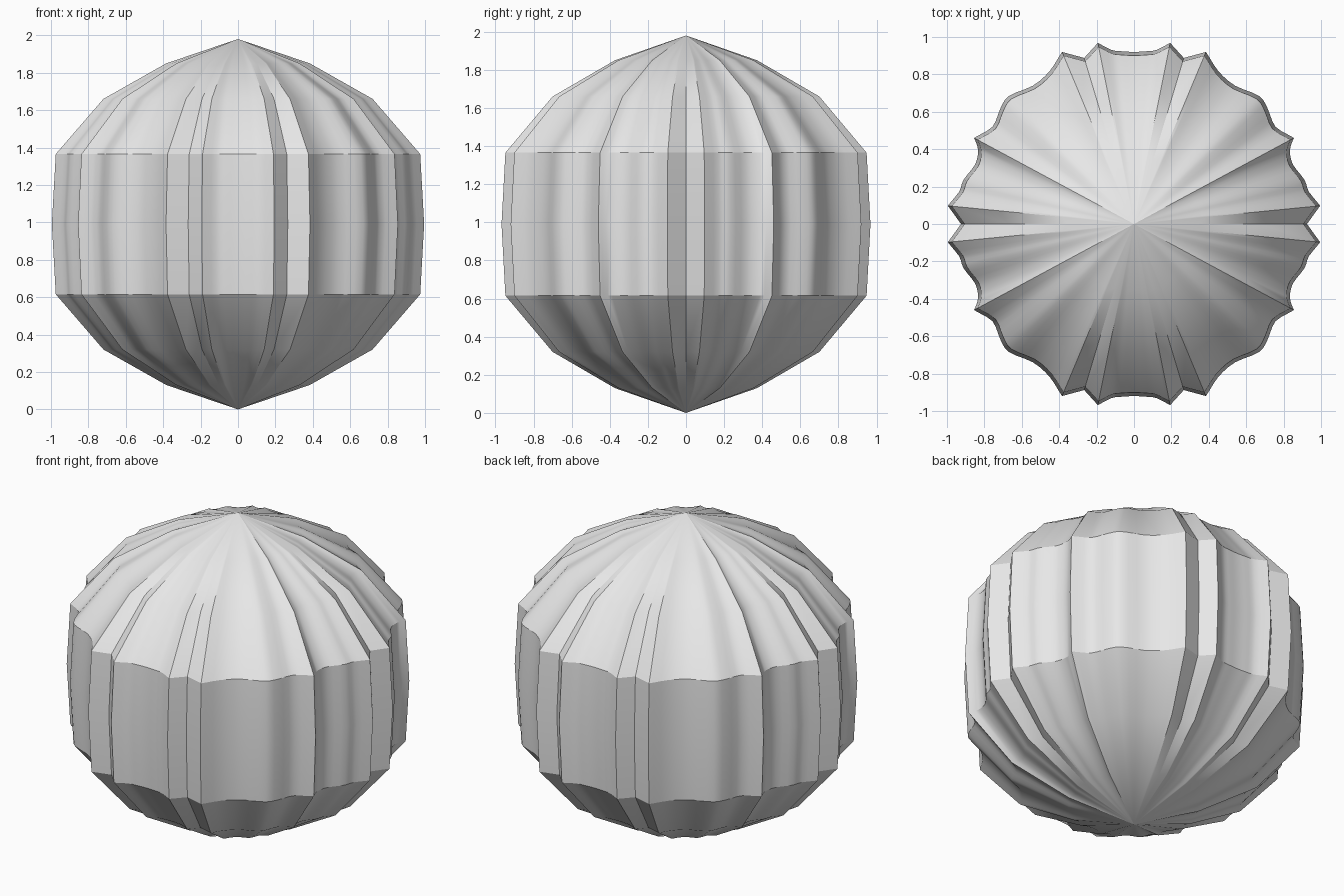
import bpy, bmesh, math

if "Cube" in bpy.data.objects:
    bpy.data.objects.remove(bpy.data.objects["Cube"])

# Quarter outline as (angle in degrees, radius) runs between sharp ridges
side_scallop = [(5.6, 1.0), (10.4, 0.951), (14.4, 0.942), (20.5, 0.907), (25.4, 0.923), (28.3, 0.971)]
corner_scallop = [(28.3, 0.971), (34.5, 0.918), (41.0, 0.945), (45.5, 0.957), (53.8, 0.916),
                  (61.2, 0.934), (67.3, 0.997)]
end_scallop = [(78.7, 0.987), (82.7, 0.938), (86.4, 0.925), (90.0, 0.92)]
side_notch = (0.0, 0.925)
end_notch = (73.3, 0.927)

# Scale of the outline at each height, from bottom ring to top ring
HEIGHT = 1.98
rings = [(0.13, 0.385), (0.32, 0.723), (0.615, 0.979), (0.99, 1.0),
         (1.365, 0.979), (1.66, 0.723), (1.85, 0.385)]


def smooth_run(run, steps=3):
    """Catmull-Rom curve through a run, both ends included."""
    pts = [run[0]] + run + [run[-1]]
    out = []
    for i in range(1, len(pts) - 2):
        a, b, c, d = pts[i - 1:i + 3]
        for s in range(steps):
            t = s / steps
            out.append(tuple(
                0.5 * (2 * b[k] + (c[k] - a[k]) * t + (2 * a[k] - 5 * b[k] + 4 * c[k] - d[k]) * t ** 2
                       + (3 * b[k] - a[k] - 3 * c[k] + d[k]) * t ** 3) for k in (0, 1)))
    return out + [run[-1]]


# End scallop is mirrored past 90 degrees first so its middle stays round
end_full = end_scallop + [(180 - a, r) for a, r in reversed(end_scallop[:-1])]
end_half = [p for p in smooth_run(end_full) if p[0] <= 90.001]
quarter = ([side_notch] + smooth_run(side_scallop) + smooth_run(corner_scallop)[1:]
           + [end_notch] + end_half)

# Mirror the quarter into a full outline
half = quarter + [(180 - a, r) for a, r in reversed(quarter[:-1])]
full = half + [(360 - a, r) for a, r in reversed(half[1:-1])]
outline = [(r * math.cos(math.radians(a)), r * math.sin(math.radians(a))) for a, r in full]

# Fluted body: scaled outlines joined and closed to a point at each end
bm = bmesh.new()
loops = [[bm.verts.new((x * s, y * s, z)) for x, y in outline] for z, s in rings]
bottom = bm.verts.new((0, 0, 0))
top = bm.verts.new((0, 0, HEIGHT))
n = len(outline)
for i in range(n):
    j = (i + 1) % n
    for lo, hi in zip(loops, loops[1:]):
        bm.faces.new((lo[i], lo[j], hi[j], hi[i]))
    bm.faces.new((bottom, loops[0][j], loops[0][i]))
    bm.faces.new((top, loops[-1][i], loops[-1][j]))
bmesh.ops.recalc_face_normals(bm, faces=bm.faces[:])
mesh = bpy.data.meshes.new("fluted_body")
bm.to_mesh(mesh)
bm.free()

body = bpy.data.objects.new("fluted_body", mesh)
bpy.context.collection.objects.link(body)
grey = bpy.data.materials.new("light_grey")
grey.diffuse_color = (0.8, 0.8, 0.8, 1)
grey.use_nodes = True
grey.node_tree.nodes["Principled BSDF"].inputs["Base Color"].default_value = grey.diffuse_color
mesh.materials.append(grey)

bpy.context.view_layer.objects.active = body
body.select_set(True)
bpy.ops.object.shade_smooth_by_angle(angle=math.radians(30))
